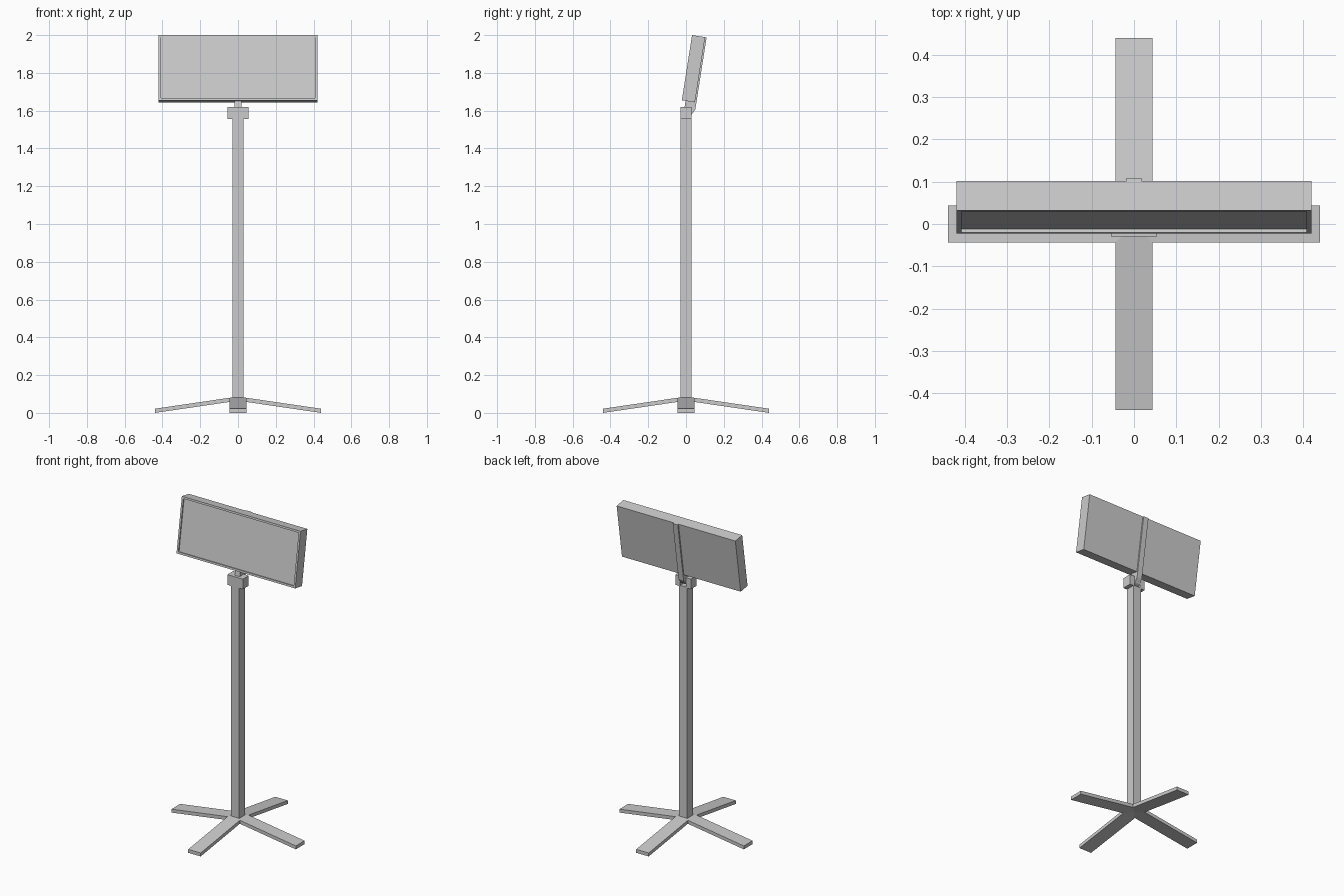
import bpy, bmesh, math
from mathutils import Matrix

if "Cube" in bpy.data.objects:
    bpy.data.objects.remove(bpy.data.objects["Cube"])

TILT = (math.radians(-8.9), 0, 0)
PIVOT = (0, -0.022, 1.655)


def finish(name, bm, loc=(0, 0, 0), rot=(0, 0, 0)):
    bmesh.ops.recalc_face_normals(bm, faces=bm.faces)
    me = bpy.data.meshes.new(name)
    bm.to_mesh(me)
    bm.free()
    ob = bpy.data.objects.new(name, me)
    ob.location, ob.rotation_euler = loc, rot
    bpy.context.collection.objects.link(ob)
    return ob


def add_box(bm, x0, x1, y0, y1, z0, z1):
    m = Matrix.Translation(((x0 + x1) / 2, (y0 + y1) / 2, (z0 + z1) / 2)) @ \
        Matrix.Diagonal((x1 - x0, y1 - y0, z1 - z0, 1))
    bmesh.ops.create_cube(bm, size=1, matrix=m)


def extrude_x(bm, profile, half):
    """Extrude a closed (y, z) profile across x."""
    f = bm.faces.new([bm.verts.new((-half, y, z)) for y, z in profile])
    r = bmesh.ops.extrude_face_region(bm, geom=[f], use_keep_orig=True)
    vs = [v for v in r["geom"] if isinstance(v, bmesh.types.BMVert)]
    bmesh.ops.translate(bm, verts=vs, vec=(2 * half, 0, 0))


# Cross base: four sloping legs mitred together at the centre
bm = bmesh.new()
W, L, T, PEAK = 0.044, 0.44, 0.022, 0.0865
slope = (PEAK - T) / L
plan = [(0, 0), (W, -W), (L, -W), (L, W), (W, W)]
for k in range(4):
    rot = Matrix.Rotation(k * math.pi / 2, 3, "Z")
    top, low = [], []
    for x, y in plan:
        v = rot @ Matrix.Identity(3).col[0] * x + rot @ Matrix.Identity(3).col[1] * y
        z = PEAK - slope * x
        top.append(bm.verts.new((v.x, v.y, z)))
        low.append(bm.verts.new((v.x, v.y, z - T)))
    bm.faces.new(top)
    bm.faces.new(low[::-1])
    for i in (1, 2, 3):
        bm.faces.new((top[i], low[i], low[i + 1], top[i + 1]))
bmesh.ops.remove_doubles(bm, verts=bm.verts, dist=1e-4)
finish("cross_base", bm)

# Square pole
bm = bmesh.new()
add_box(bm, -0.029, 0.029, -0.029, 0.029, 0.07, 1.56)
finish("pole", bm)

# Fork at the pole top: two cheeks joined by a front wall, open at the back
bm = bmesh.new()
for s in (-1, 1):
    add_box(bm, *sorted((s * 0.02, s * 0.055)), -0.03, 0.03, 1.555, 1.62)
add_box(bm, -0.02, 0.02, -0.03, -0.012, 1.555, 1.62)
finish("fork_collar", bm)

# Tilted panel with a recessed front
bm = bmesh.new()
add_box(bm, -0.42, 0.42, 0, 0.07, 0, 0.349)
bm.normal_update()
front = min(bm.faces, key=lambda f: f.calc_center_median().y)
bmesh.ops.inset_region(bm, faces=[front], thickness=0.017)
r = bmesh.ops.extrude_face_region(bm, geom=[front])
bmesh.ops.translate(bm, vec=(0, 0.008, 0),
                    verts=[v for v in r["geom"] if isinstance(v, bmesh.types.BMVert)])
bmesh.ops.delete(bm, geom=[front] if front.is_valid else [], context="FACES")
finish("panel", bm, PIVOT, TILT)

# Tilt arm: hinge tongue below the panel and a spine up its back
bm = bmesh.new()
extrude_x(bm, [(0.02, 0), (0.02, -0.06), (0.04, -0.085), (0.063, -0.067),
               (0.078, -0.036), (0.078, 0.349), (0.07, 0.349), (0.07, 0)], 0.018)
finish("tilt_arm", bm, PIVOT, TILT)
